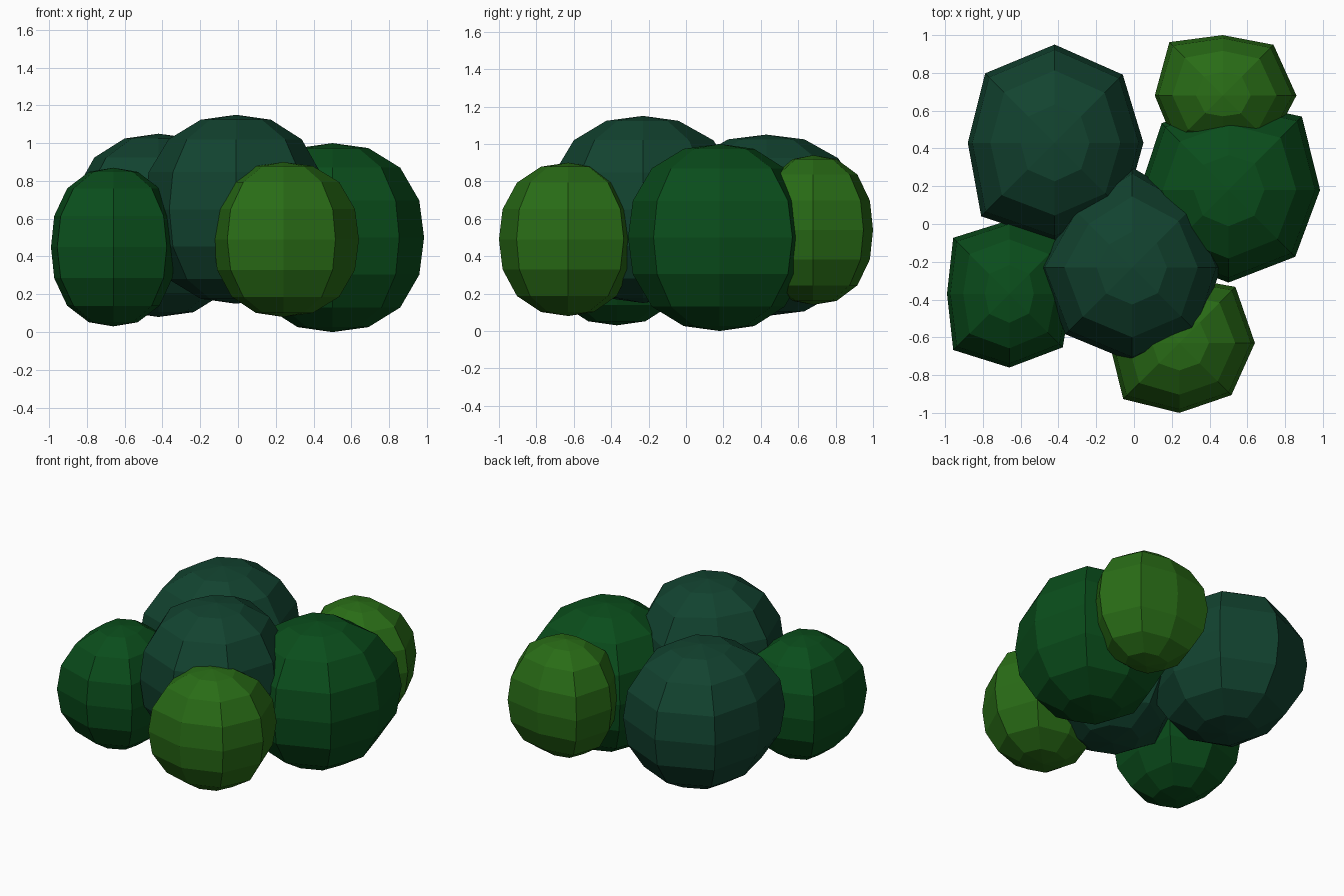
import bpy, bmesh
from math import sin, cos, pi

if "Cube" in bpy.data.objects:
    bpy.data.objects.remove(bpy.data.objects["Cube"])

P = 2.3  # roundness of the vertical profile (2 = ellipse, higher = boxier)
RINGS = 8


def material(name, rgb):
    m = bpy.data.materials.new(name)
    m.diffuse_color = (*rgb, 1)
    m.use_nodes = True
    m.node_tree.nodes["Principled BSDF"].inputs["Base Color"].default_value = m.diffuse_color
    return m


teal = material("dark_teal_leaves", (0.006, 0.056, 0.029))
green = material("mid_green_leaves", (0.003, 0.074, 0.011))
lime = material("light_green_leaves", (0.022, 0.150, 0.008))


def clump(name, mat, x, y, z0, z1, radii):
    """Lumpy low-poly ball; radii are the outline seen from above, every 45 degrees."""
    bm = bmesh.new()
    zc, h, n = (z0 + z1) / 2, (z1 - z0) / 2, len(radii)
    bottom, top = bm.verts.new((x, y, z0)), bm.verts.new((x, y, z1))
    rings = []
    for i in range(1, RINGS):
        t = -pi / 2 + pi * i / RINGS
        s, c = sin(t), cos(t)
        k = (abs(s) ** P + c ** P) ** (-1 / P)
        ring = []
        for j, r in enumerate(radii):
            # corners of the outline soften towards the poles
            side = (radii[j - 1] + radii[(j + 1) % n]) / 2
            r = side + (r - side) * c if r > side else r
            a = 2 * pi * j / n
            ring.append(bm.verts.new((x + r * c * k * cos(a), y + r * c * k * sin(a),
                                      zc + h * s * k)))
        rings.append(ring)
    for j in range(n):
        q = (j + 1) % n
        bm.faces.new((bottom, rings[0][q], rings[0][j]))
        bm.faces.new((top, rings[-1][j], rings[-1][q]))
        for a, b in zip(rings, rings[1:]):
            bm.faces.new((a[j], a[q], b[q], b[j]))
    me = bpy.data.meshes.new(name)
    bm.to_mesh(me)
    bm.free()
    me.materials.append(mat)
    bpy.context.collection.objects.link(bpy.data.objects.new(name, me))


# Dark clumps: back left and centre
clump("back_left_clump", teal, -0.42, 0.43, 0.08, 1.05,
      (0.47, 0.51, 0.52, 0.52, 0.46, 0.55, 0.52, 0.52))
clump("centre_clump", teal, -0.01, -0.23, 0.15, 1.15,
      (0.47, 0.47, 0.53, 0.44, 0.49, 0.50, 0.50, 0.50))
# Mid green clumps: left and right
clump("left_clump", green, -0.66, -0.37, 0.03, 0.87,
      (0.33, 0.42, 0.39, 0.42, 0.33, 0.42, 0.39, 0.40))
clump("right_clump", green, 0.50, 0.18, 0.0, 1.0,
      (0.485, 0.55, 0.47, 0.50, 0.47, 0.50, 0.49, 0.50))
# Light green clumps: back right and front
clump("back_right_clump", lime, 0.47, 0.68, 0.14, 0.94,
      (0.39, 0.38, 0.32, 0.40, 0.36, 0.36, 0.28, 0.36))
clump("front_clump", lime, 0.24, -0.63, 0.08, 0.90,
      (0.40, 0.42, 0.35, 0.40, 0.37, 0.42, 0.37, 0.39))
